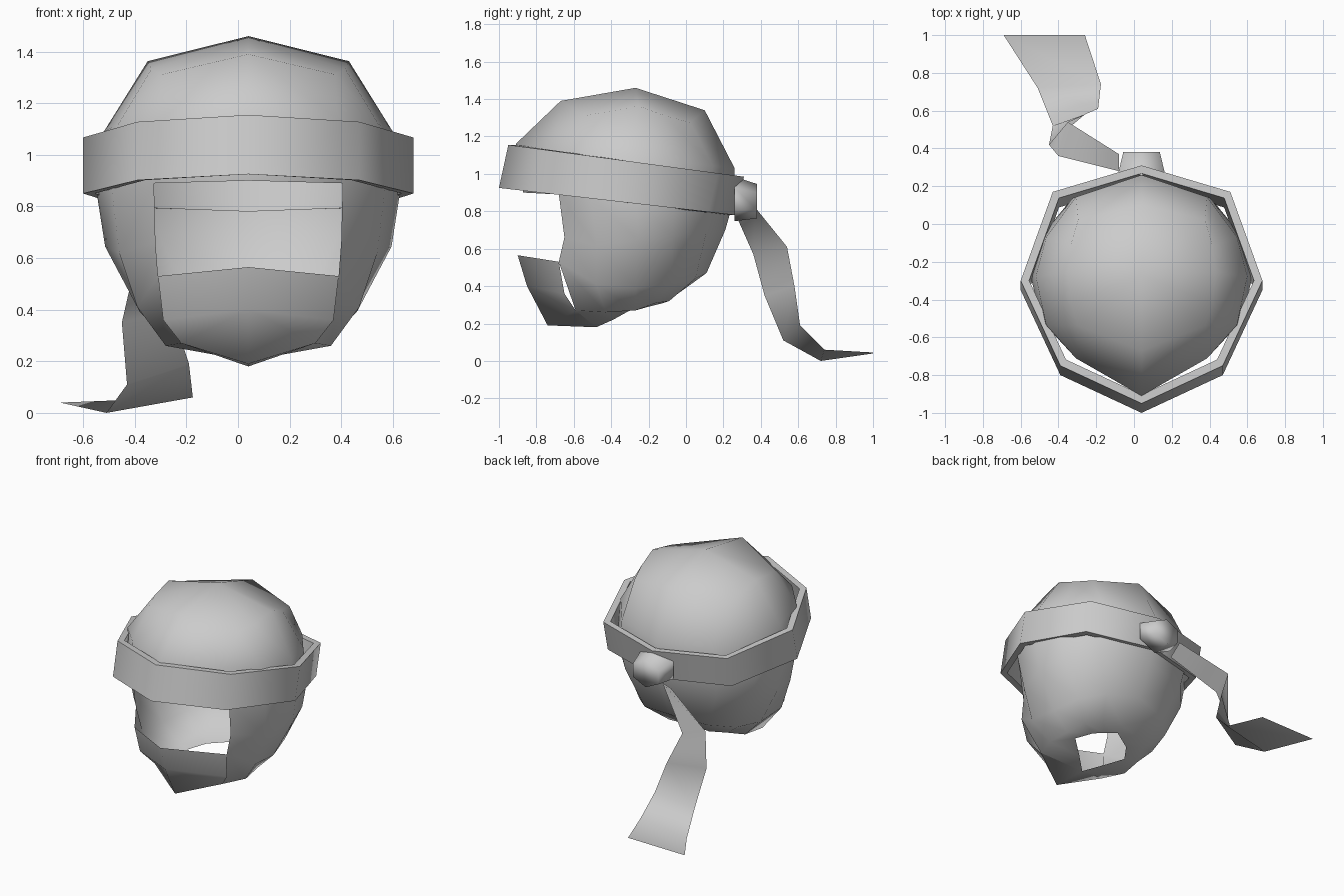
import bpy, bmesh, math
from mathutils import Vector

if "Cube" in bpy.data.objects:
    bpy.data.objects.remove(bpy.data.objects["Cube"])

MID = 0.04  # x of the head's symmetry plane

cloth = bpy.data.materials.new("light_grey_cloth")
cloth.use_nodes = True
grey = (0.6, 0.6, 0.6, 1)
cloth.diffuse_color = grey
cloth.node_tree.nodes["Principled BSDF"].inputs["Base Color"].default_value = grey


def finish(name, bm, angle=60):
    bmesh.ops.remove_doubles(bm, verts=bm.verts, dist=0.0005)
    bmesh.ops.recalc_face_normals(bm, faces=bm.faces)
    mesh = bpy.data.meshes.new(name)
    bm.to_mesh(mesh)
    bm.free()
    mesh.materials.append(cloth)
    ob = bpy.data.objects.new(name, mesh)
    bpy.context.collection.objects.link(ob)
    bpy.ops.object.select_all(action="DESELECT")
    ob.select_set(True)
    bpy.context.view_layer.objects.active = ob
    bpy.ops.object.shade_smooth_by_angle(angle=math.radians(angle))
    return ob


def strip(bm, row_a, row_b, skip=0):
    """Quads (or triangles) between two rows of points."""
    for i in range(skip, len(row_a) - 1):
        pts = []
        for p in (row_a[i], row_a[i + 1], row_b[i + 1], row_b[i]):
            if p not in pts:
                pts.append(p)
        if len(pts) > 2:
            bm.faces.new([bm.verts.new(p) for p in pts])


def mirror_x(bm):
    """Copy the half at +x to -x, then move it to the symmetry plane."""
    copy = bmesh.ops.duplicate(bm, geom=bm.verts[:] + bm.edges[:] + bm.faces[:])
    for item in copy["geom"]:
        if isinstance(item, bmesh.types.BMVert):
            item.co.x *= -1
    bmesh.ops.translate(bm, verts=bm.verts, vec=(MID, 0, 0))


def hood_ring(width, front, back, square=0, drop=0):
    """Half ring from front centre round the side to back centre."""
    corner, near = 0.62 + 0.3 * square, 0.9 + 0.08 * square
    across = (0, corner, near, 1, near, corner, 0)
    along = (0, 0.17, 0.32, 0.54, 0.72, 0.9, 1)
    sag = (0, 1, 0.6, 0, 0.6, 1, 0)
    row = []
    for u, v, s in zip(across, along, sag):
        y, z = Vector(front).lerp(Vector(back), v)
        row.append((u * width, y, z - s * drop))
    return row


# Hood: open shell with a face opening and a neck hole
crown = [(0, -0.27, 1.46)] * 7
upper = [
    hood_ring(0.39, (-0.67, 1.39), (0.10, 1.34), 0.8, 0.07),
    hood_ring(0.56, (-0.91, 1.16), (0.26, 1.03)),
    hood_ring(0.59, (-0.87, 0.90), (0.25, 0.84)),
]
lower = hood_ring(0.555, (-0.80, 0.58), (0.21, 0.70))
lower[1] = (0.36, -0.65, 0.66)
jaw = [(0, -0.68, 0.45), (0.35, -0.68, 0.53), (0.43, -0.48, 0.41), (0.42, -0.27, 0.39),
       (0.37, -0.08, 0.41), (0.24, 0.05, 0.44), (0, 0.11, 0.47)]
base = [(0, -0.6, 0.2), (0.26, -0.59, 0.27), (0.32, -0.43, 0.26), (0.3, -0.27, 0.27),
        (0.25, -0.16, 0.31), (0.15, -0.09, 0.32), (0, -0.07, 0.34)]
neck = [(0, -0.48, 0.18), (0, -0.48, 0.18), (0.1, -0.39, 0.22), (0.21, -0.3, 0.27),
        (0.14, -0.2, 0.29), (0.07, -0.16, 0.3), (0, -0.12, 0.31)]
bm = bmesh.new()
rows = [crown] + upper + [lower, jaw, base, neck]
for i in range(len(rows) - 1):
    strip(bm, rows[i], rows[i + 1], skip=1 if i >= 3 else 0)
mirror_x(bm)
finish("hood", bm, 65)

# Chin guard: pointed plate below the face opening
bm = bmesh.new()
centre = [(0, -0.90, 0.565), (0, -0.85, 0.40), (0, -0.74, 0.19), (0, -0.48, 0.18)]
side = [(0.35, -0.68, 0.53), (0.33, -0.65, 0.36), (0.26, -0.59, 0.27), (0, -0.48, 0.18)]
strip(bm, centre, side)
mirror_x(bm)
finish("chin_guard", bm)

# Headband: tilted eight-sided band with thickness
half = [(0, -1.0), (0.43, -0.8), (0.64, -0.35), (0.47, 0.12), (0, 0.26)]


def band_ring(scale, top):
    row = []
    for x, y in half:
        z = 0.925 - 0.115 * (y + 1)
        y = -0.34 + (y + 0.34) * scale
        row.append((x * scale, y + 0.05 * top, z + 0.23 * top - 0.02 * top * (y + 1)))
    return row


loops = [band_ring(1, 0), band_ring(1, 1), band_ring(0.93, 1), band_ring(0.93, 0)]
bm = bmesh.new()
for i in range(4):
    strip(bm, loops[i], loops[(i + 1) % 4])
mirror_x(bm)
finish("headband", bm)

# Knot: tapered six-sided stub at the back of the band
bm = bmesh.new()
bmesh.ops.create_cone(bm, cap_ends=True, segments=6, radius1=0.145, radius2=0.112, depth=0.12)
for v in bm.verts:
    x, y, z = v.co
    v.co = (MID + x, 0.32 + z, 0.86 + y * 0.82 - z * 0.1)
finish("knot", bm, 100)

# Tail: twisted ribbon hanging from the knot
inner = [(-0.08, 0.37, 0.82), (-0.35, 0.54, 0.61), (-0.26, 0.58, 0.40),
         (-0.19, 0.61, 0.19), (-0.175, 0.74, 0.06), (-0.26, 1.0, 0.045)]
outer = [(-0.08, 0.28, 0.75), (-0.40, 0.36, 0.57), (-0.45, 0.42, 0.35),
         (-0.43, 0.52, 0.11), (-0.51, 0.72, 0.0), (-0.69, 1.0, 0.04)]
bm = bmesh.new()
strip(bm, inner, outer)
finish("ribbon_tail", bm, 70)
